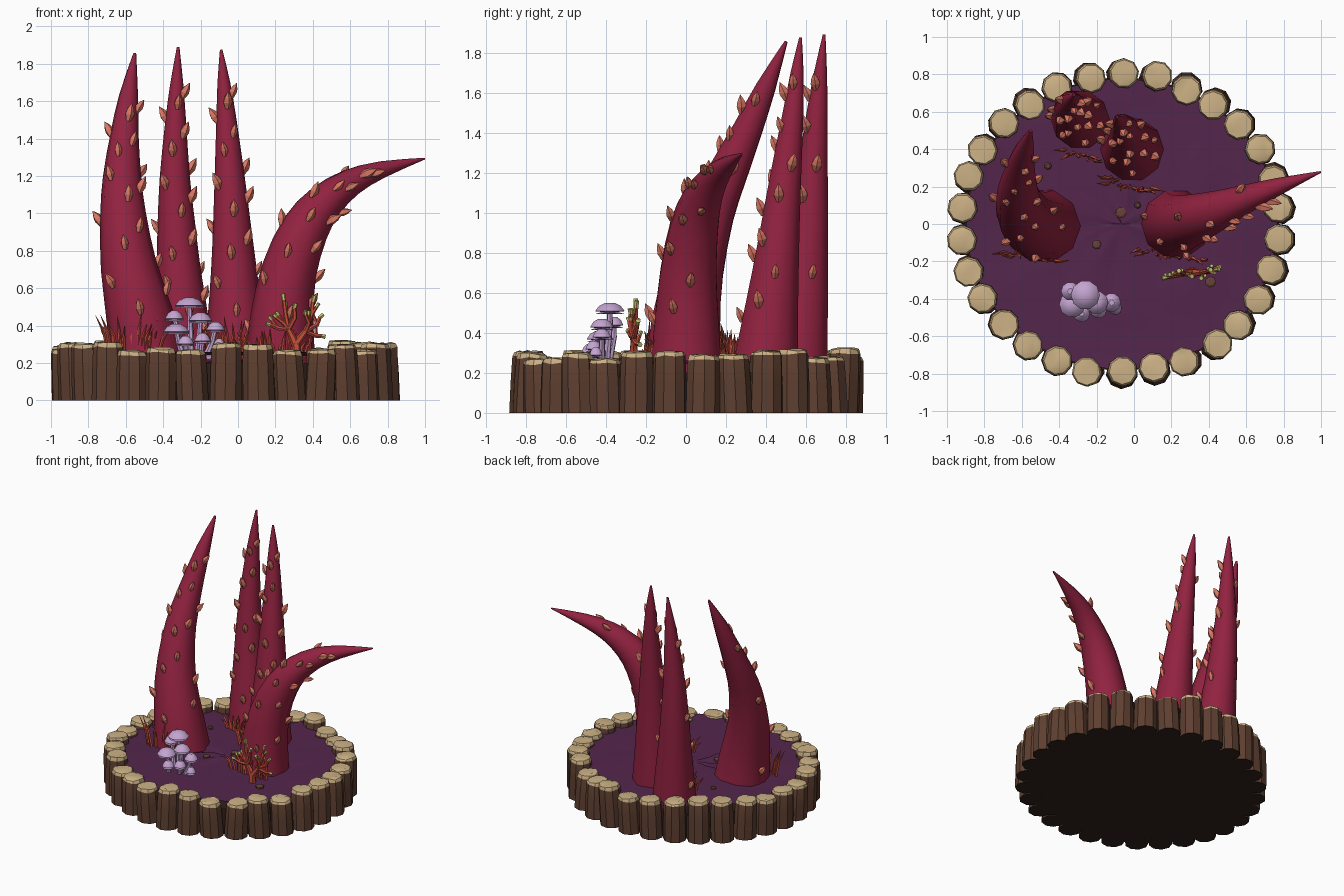
import bpy, bmesh, math, random
from mathutils import Vector

if "Cube" in bpy.data.objects:
    bpy.data.objects.remove(bpy.data.objects["Cube"])

random.seed(7)
R = random.uniform


def mat(name, r, g, b):
    m = bpy.data.materials.new(name)
    m.diffuse_color = [((c / 255 + 0.055) / 1.055) ** 2.4 for c in (r, g, b)] + [1]
    m.use_nodes = True
    m.node_tree.nodes["Principled BSDF"].inputs["Base Color"].default_value = m.diffuse_color
    return m


CRIMSON = mat("crimson", 146, 34, 64)
PEACH = mat("peach", 218, 120, 100)
BARK = mat("bark brown", 94, 63, 48)
WOOD = mat("cut wood", 205, 178, 134)
SOIL = mat("purple soil", 84, 38, 76)
DARK = mat("dark brown", 48, 32, 26)
LILAC = mat("lilac", 196, 164, 208)
ORANGE = mat("red orange", 196, 78, 58)
LIME = mat("yellow green", 196, 196, 110)
OLIVE = mat("dull olive", 104, 66, 58)


def finish(bm, name, mats, smooth=None):
    bmesh.ops.recalc_face_normals(bm, faces=bm.faces)
    me = bpy.data.meshes.new(name)
    bm.to_mesh(me)
    bm.free()
    for m in mats:
        me.materials.append(m)
    ob = bpy.data.objects.new(name, me)
    bpy.context.collection.objects.link(ob)
    if smooth:
        bpy.ops.object.select_all(action='DESELECT')
        ob.select_set(True)
        bpy.context.view_layer.objects.active = ob
        bpy.ops.object.shade_smooth_by_angle(angle=math.radians(smooth))
    return ob


def tube(bm, pts, radii, sides=6, mi=0, last_mi=None):
    """Skin rings of the given radii along a path, capped at both ends."""
    pts = [Vector(p) for p in pts]
    rings, side = [], None
    for i, p in enumerate(pts):
        t = (pts[min(i + 1, len(pts) - 1)] - pts[max(i - 1, 0)]).normalized()
        ref = side or (Vector((1, 0, 0)) if abs(t.x) < 0.8 else Vector((0, 1, 0)))
        side = (ref - t * ref.dot(t)).normalized()
        up = t.cross(side)
        rings.append([bm.verts.new(p + radii[i] * (side * math.cos(a) + up * math.sin(a)))
                      for a in (k * math.tau / sides for k in range(sides))])
    for i, (a, b) in enumerate(zip(rings, rings[1:])):
        for k in range(sides):
            f = bm.faces.new((a[k], a[(k + 1) % sides], b[(k + 1) % sides], b[k]))
            f.material_index = last_mi if last_mi is not None and i == len(rings) - 2 else mi
    bm.faces.new(rings[0]).material_index = mi
    bm.faces.new(rings[-1]).material_index = mi if last_mi is None else last_mi


def spline(keys, u):
    """Catmull-Rom sample of (x, y, z, radius) keys, u in 0..1."""
    s = min(u * (len(keys) - 1), len(keys) - 1.0001)
    i = int(s)
    t = s - i
    q = [Vector(keys[max(0, min(len(keys) - 1, i + d))]) for d in (-1, 0, 1, 2)]
    return 0.5 * (2 * q[1] + (q[2] - q[0]) * t + (2 * q[0] - 5 * q[1] + 4 * q[2] - q[3]) * t * t
                  + (3 * q[1] - q[0] - 3 * q[2] + q[3]) * t ** 3)


# Ring of short upright logs with pale cut tops
CX, N = -0.065, 30
for n in range(N):
    a = math.tau * (n + 0.5) / N
    c = Vector((CX + 0.85 * math.cos(a), 0.797 * math.sin(a), 0))
    h = R(0.265, 0.315) + (0.01 if math.sin(a) > 0 or math.cos(a) < -0.8 else -0.005)
    lean, spin = Vector((R(-.015, .015), R(-.015, .015), 0)), R(0, 1)
    bm = bmesh.new()
    rings = []
    for z, r in ((0, .086), (h * .5, .085), (h - .025, .081), (h - .004, .072), (h, .045)):
        rings.append([bm.verts.new(c + lean * (z / h) + Vector((
            r * math.cos(spin + k * math.tau / 9), r * math.sin(spin + k * math.tau / 9),
            z + (R(-.006, .006) if z > h * .8 else 0)))) for k in range(9)])
    for i in range(4):
        for k in range(9):
            j = (k + 1) % 9
            f = bm.faces.new((rings[i][k], rings[i][j], rings[i + 1][j], rings[i + 1][k]))
            f.material_index = 1 if i >= 2 else 0
    bm.faces.new(rings[-1]).material_index = 1
    bm.faces.new(rings[0]).material_index = 2
    finish(bm, f"log_{n + 1}", [BARK, WOOD, DARK], 30)

# Dark base slab
bm = bmesh.new()
bmesh.ops.create_cone(bm, cap_ends=True, segments=30, radius1=.82, radius2=.82, depth=.2)
for v in bm.verts:
    v.co = (v.co.x * 1.03 + CX, v.co.y * .96, v.co.z + .101)
finish(bm, "base_slab", [DARK])

# Lumpy soil surface
bm = bmesh.new()
mid = bm.verts.new((CX, 0, .25))
prev = None
for rr in (.13, .27, .4, .53, .66, .8):
    ring = [bm.verts.new((CX + 1.04 * rr * math.cos(k * math.tau / 30), .97 * rr * math.sin(k * math.tau / 30),
                          .25 + R(-.012, .012))) for k in range(30)]
    for k in range(30):
        j = (k + 1) % 30
        bm.faces.new((prev[k], ring[k], ring[j], prev[j]) if prev else (mid, ring[k], ring[j]))
    prev = ring
finish(bm, "soil", [SOIL], 40)

# Flat pebbles on the soil
bm = bmesh.new()
for x, y, r in ((-.07, .06, .03), (-.2, -.11, .025), (.41, -.31, .03), (.02, .1, .018), (-.46, .31, .02)):
    tube(bm, [(x, y, .24), (x, y, .262), (x, y, .268)], [r, r, r * .6], 7)
finish(bm, "pebbles", [OLIVE])

# Four tapering tentacles: keys are x, y, z, radius
TENTACLES = {
    "left": [(-.485, -.01, .2, .205), (-.525, .0, .45, .18), (-.585, .045, .72, .15), (-.615, .125, 1.0, .122),
             (-.62, .21, 1.2, .102), (-.607, .31, 1.42, .076), (-.585, .4, 1.63, .051), (-.552, .5, 1.855, .008)],
    "back": [(-.285, .555, .2, .16), (-.3, .575, .45, .14), (-.318, .597, .7, .118), (-.33, .615, .95, .1),
             (-.338, .632, 1.2, .08), (-.333, .655, 1.5, .055), (-.327, .672, 1.7, .034), (-.32, .69, 1.89, .007)],
    "middle": [(-.01, .395, .2, .175), (-.015, .42, .45, .147), (-.022, .447, .7, .122), (-.033, .473, .95, .1),
               (-.045, .5, 1.2, .08), (-.062, .535, 1.5, .054), (-.076, .555, 1.7, .034), (-.09, .572, 1.875, .007)],
    "right": [(.225, .0, .2, .19), (.235, .003, .45, .168), (.275, .012, .7, .147), (.36, .04, .92, .127),
              (.465, .08, 1.06, .103), (.6, .135, 1.165, .076), (.77, .2, 1.235, .047), (.998, .278, 1.293, .005)],
}
for name, keys in TENTACLES.items():
    samples = [spline(keys, i / 14) for i in range(15)]
    bm = bmesh.new()
    tube(bm, [s[:3] for s in samples], [max(s[3], .004) for s in samples], 10)
    finish(bm, f"tentacle_{name}", [CRIMSON], 40)

    # Leaf-shaped thorns spread over the front half
    bm = bmesh.new()
    for i in range(17):
        u = .1 + .7 * i / 16
        s, e = spline(keys, u), spline(keys, u + .03)
        p, t = Vector(s[:3]), (Vector(e[:3]) - Vector(s[:3])).normalized()
        ang = math.radians(-90 + (-95, 10, 70, -40, 100, -10, 40)[i % 7] + R(-10, 10))
        d = Vector((math.cos(ang), math.sin(ang), .2))
        d = (d - t * d.dot(t)).normalized()
        root, k = p + d * (s[3] - .008), R(.85, 1.15)
        ax = (t * .85 + d * .5).normalized()
        tube(bm, [root - t * .012, root + ax * .025 * k, root + ax * .05 * k, root + ax * .08 * k],
             [.012, .024 * k, .018 * k, .001], 5)
    finish(bm, f"thorns_{name}", [PEACH])

# Rows of fanned grass blades at each tentacle foot: start, end, height, count
for n, (x0, y0, x1, y1, h, cnt) in enumerate((
        (-.69, -.15, -.43, -.18, .22, 18), (-.36, .39, -.2, .34, .15, 12),
        (-.15, .24, .09, .18, .19, 16), (.03, -.13, .38, -.19, .13, 16))):
    bm = bmesh.new()
    for i in range(cnt):
        f = i / (cnt - 1)
        x, y = x0 + (x1 - x0) * f, y0 + (y1 - y0) * f + R(-.02, .02)
        hh, fan = h * R(.45, 1.05), (f - .5) * .1 + R(-.035, .035)
        tube(bm, [(x, y, .23), (x + fan * .35, y - .005, .25 + hh * .55), (x + fan, y + R(-.03, .01), .25 + hh)],
             [.011, .009, .001], 4)
    finish(bm, f"grass_{n + 1}", [ORANGE])

# Branching coral with yellow-green tips
bm = bmesh.new()
TRUNK, FORK_L, FORK_R = (.31, -.26, .23), (.27, -.265, .38), (.36, -.26, .37)
tube(bm, [TRUNK, (.315, -.262, .31), FORK_R], [.03, .022, .016])
tube(bm, [(.312, -.262, .29), (.29, -.26, .34), FORK_L], [.024, .02, .016])
for start, ends in ((FORK_L, ((.24, -.25, .57), (.31, -.28, .52), (.19, -.27, .46), (.15, -.29, .41))),
                    (FORK_R, ((.41, -.245, .56), (.36, -.29, .48), (.455, -.24, .46), (.465, -.23, .34)))):
    s = Vector(start)
    for e in ends:
        e = Vector(e)
        m = s.lerp(e, .5) + Vector((R(-.02, .02), 0, -.01))
        tube(bm, [s, m, s.lerp(e, .82), e], [.014, .012, .011, .013], 6, 0, 1)
        tw = m + Vector(((e.x - s.x) * .1 + R(-.04, .04), R(-.03, .03), .065))
        tube(bm, [m, m.lerp(tw, .7), tw], [.01, .009, .01], 5, 0, 1)
finish(bm, "coral", [ORANGE, LIME], 40)

# Cluster of lilac mushrooms: x, y, top height, cap radius
bm = bmesh.new()
for x, y, z, r in ((-.26, -.38, .55, .078), (-.33, -.43, .41, .07), (-.34, -.36, .48, .05), (-.2, -.42, .47, .062),
                   (-.12, -.42, .42, .05), (-.19, -.46, .36, .045), (-.28, -.48, .345, .045), (-.1, -.45, .33, .035)):
    fx, fy = -.24 + (x + .24) * .55, -.42 + (y + .42) * .5
    tube(bm, [(fx, fy, .23), (x + (fx - x) * .3, y, z - .1), (x, y, z - .03)], [.02, .015, .013], 7)
    tube(bm, [(x, y, z - .04), (x, y, z - .055), (x, y, z - .042), (x, y, z - .015), (x, y, z)],
         [r * .25, r * .95, r, r * .72, r * .3], 10)
finish(bm, "mushrooms", [LILAC], 35)
